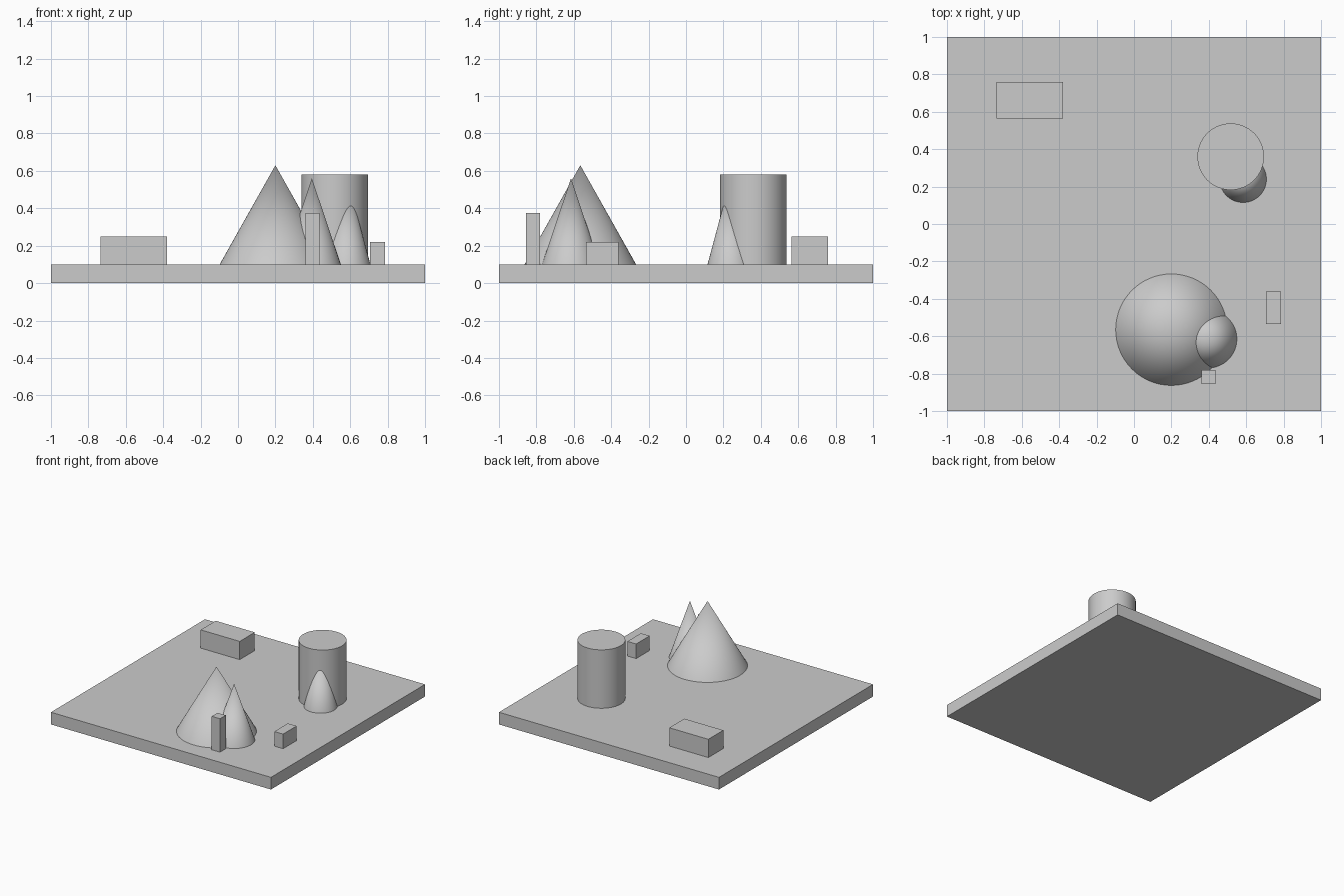
import bpy

cube = bpy.data.objects.get("Cube")
if cube:
    bpy.data.objects.remove(cube, do_unlink=True)

# Single plain grey
grey = bpy.data.materials.new("plain_grey")
grey.use_nodes = True
COLOUR = (0.6, 0.6, 0.6, 1)
grey.diffuse_color = COLOUR
grey.node_tree.nodes["Principled BSDF"].inputs["Base Color"].default_value = COLOUR

BASE_TOP = 0.1
SIDES = 64


def finish(name, smooth=False):
    obj = bpy.context.object
    obj.name = name
    obj.data.materials.append(grey)
    if smooth:
        bpy.ops.object.shade_smooth_by_angle()
    return obj


def block(name, x, y, z):
    """Box given by its (low, high) range on each axis."""
    spans = (x, y, z)
    bpy.ops.mesh.primitive_cube_add(size=1, location=[sum(s) / 2 for s in spans])
    bpy.context.object.scale = [s[1] - s[0] for s in spans]
    bpy.ops.object.transform_apply(location=False, rotation=False, scale=True)
    return finish(name)


def round_part(name, x, y, radius, top, tip_radius):
    """Cone or cylinder standing on the base plate."""
    height = top - BASE_TOP
    bpy.ops.mesh.primitive_cone_add(
        vertices=SIDES, radius1=radius, radius2=tip_radius, depth=height,
        location=(x, y, BASE_TOP + height / 2))
    return finish(name, smooth=True)


# Square ground plate
block("base_plate", (-1, 1), (-1, 1), (0, BASE_TOP))

# Boxes on the plate
block("long_box", (-0.735, -0.38), (0.565, 0.76), (BASE_TOP, 0.25))
block("small_box", (0.705, 0.785), (-0.535, -0.36), (BASE_TOP, 0.22))
block("tall_post", (0.36, 0.435), (-0.855, -0.78), (BASE_TOP, 0.375))

# Cones and the cylinder
round_part("large_cone", 0.2, -0.565, 0.298, 0.63, 0)
round_part("narrow_cone", 0.395, -0.615, 0.155, 0.56, 0)
round_part("cylinder_cone", 0.583, 0.24, 0.125, 0.565, 0)
round_part("cylinder", 0.517, 0.36, 0.178, 0.58, 0.178)
